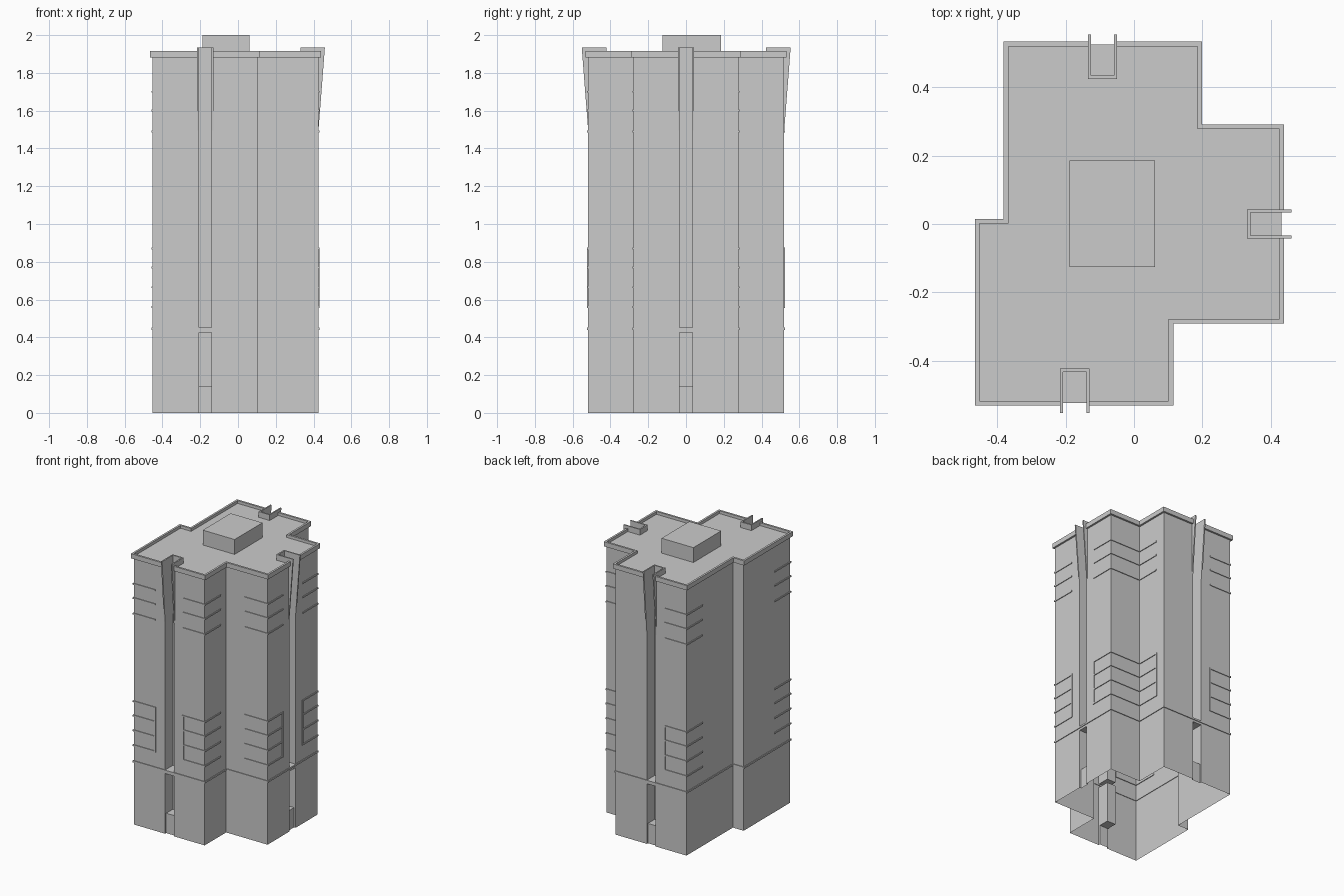
import bpy, bmesh
from mathutils import Vector

if "Cube" in bpy.data.objects:
    bpy.data.objects.remove(bpy.data.objects["Cube"])

# Wall footprint, counter-clockwise
PLAN = [(-.452, -.518), (.102, -.518), (.102, -.278), (.426, -.278), (.426, .278),
        (.186, .278), (.186, .52), (-.368, .52), (-.368, .002), (-.452, .002)]
# Slotted faces: point on the wall, outward direction
SLOTS = [((-.173, -.518), (0, -1)), ((.426, 0), (1, 0)), ((-.092, .52), (0, 1))]


def offset(plan, d):
    out = []
    for i, p in enumerate(plan):
        p = Vector(p)
        a = (p - Vector(plan[i - 1])).normalized()
        b = (Vector(plan[(i + 1) % len(plan)]) - p).normalized()
        out.append(p + Vector((a.y + b.y, -a.x - b.x)) * d)
    return out


def obj_from(name, bm):
    bmesh.ops.recalc_face_normals(bm, faces=bm.faces)
    me = bpy.data.meshes.new(name)
    bm.to_mesh(me)
    bm.free()
    ob = bpy.data.objects.new(name, me)
    bpy.context.collection.objects.link(ob)
    return ob


def add_extrusion(bm, pts, vec):
    """Extrude a closed 3D polygon along vec."""
    f = bm.faces.new([bm.verts.new(p) for p in pts])
    r = bmesh.ops.extrude_face_region(bm, geom=[f], use_keep_orig=True)
    vs = [v for v in r['geom'] if isinstance(v, bmesh.types.BMVert)]
    bmesh.ops.translate(bm, verts=vs, vec=vec)


def prism(name, pts, z0, z1):
    bm = bmesh.new()
    add_extrusion(bm, [(p[0], p[1], z0) for p in pts], (0, 0, z1 - z0))
    return obj_from(name, bm)


def ring(name, outer, inner, z0, z1):
    bm = bmesh.new()
    loops = [[bm.verts.new((p[0], p[1], z)) for p in pts]
             for pts, z in ((outer, z0), (outer, z1), (inner, z1), (inner, z0))]
    n = len(outer)
    for k in range(4):
        a, b = loops[k], loops[(k + 1) % 4]
        for i in range(n):
            j = (i + 1) % n
            bm.faces.new((a[i], a[j], b[j], b[i]))
    return obj_from(name, bm)


def local(slot, s, u, z):
    """Position from sideways offset s and outward distance u on a slotted face."""
    (px, py), (nx, ny) = slot
    return Vector((px + nx * u - ny * s, py + ny * u + nx * s, z))


def add_box(bm, slot, s0, s1, u0, u1, z0, z1):
    add_extrusion(bm, [local(slot, s, u, z0) for s, u in
                       ((s0, u0), (s1, u0), (s1, u1), (s0, u1))], (0, 0, z1 - z0))


def slot_cutter(z0, z1, depth):
    bm = bmesh.new()
    for slot in SLOTS:
        add_box(bm, slot, -.034, .034, -depth, .1, z0, z1)
    return obj_from("cutter", bm)


def cut(ob, cutter):
    cutter.hide_render = True
    m = ob.modifiers.new("cut", 'BOOLEAN')
    m.operation, m.solver, m.object = 'DIFFERENCE', 'EXACT', cutter
    bpy.context.view_layer.objects.active = ob
    bpy.ops.object.modifier_apply(modifier=m.name)
    bpy.data.objects.remove(cutter)


# Tower walls with window slots, open underneath
walls = prism("tower_walls", PLAN, 0, 1.885)
for z0, z1, depth in ((.45, 2.1, .086), (.14, .425, .086), (-.1, .2, .012)):
    cut(walls, slot_cutter(z0, z1, depth))
bm = bmesh.new()
bm.from_mesh(walls.data)
ends = [f for f in bm.faces if abs(f.normal.z) > .9
        and (f.calc_center_median().z < .01 or f.calc_center_median().z > 1.87)]
bmesh.ops.delete(bm, geom=ends, context='FACES')
bm.to_mesh(walls.data)
bm.free()

# Roof slab with a low parapet
roof = prism("roof_slab", offset(PLAN, .013), 1.882, 1.915)
cut(roof, prism("cutter", offset(PLAN, -.001), 1.895, 2.1))
cut(roof, slot_cutter(1.7, 2.2, .086))

# Plant room on the roof
prism("roof_plant_room", [(-.188, -.125), (.061, -.125), (.061, .186), (-.188, .186)], 1.89, 2.0)

# Belt course above the lower storeys
ring("belt_course", offset(PLAN, .005), offset(PLAN, -.004), .44, .452)

# Tapered fins flanking each slot, joined at the back on the roof
fin = [(-.002, 1.47), (.034, 1.935), (-.096, 1.935), (-.096, 1.888), (-.002, 1.888)]
for name, slot in zip(("front", "right", "back"), SLOTS):
    bm = bmesh.new()
    for s in (-.043, .034):
        add_extrusion(bm, [local(slot, s, u, z) for u, z in fin],
                      local(slot, .009, 0, 0) - local(slot, 0, 0, 0))
    add_box(bm, slot, -.036, .036, -.096, -.086, 1.888, 1.935)
    obj_from(name + "_slot_fins", bm)

# Corner trim: strips wrapping each outer corner, framed by an upright low down
LOW, HIGH = (.56, .665, .77, .87), (1.49, 1.60, 1.70)
T, H = .005, .005
bm = bmesh.new()
for i, side in ((0, 1), (1, -1), (3, 1), (4, -1), (5, 1), (7, -1)):
    c = Vector(PLAN[i])
    nxt = (Vector(PLAN[(i + 1) % len(PLAN)]) - c).normalized()
    prv = (Vector(PLAN[i - 1]) - c).normalized()
    main, ret = (nxt, prv) if side == 1 else (prv, nxt)

    def pt(a, b, z):
        p = c + main * a + ret * b
        return (p.x, p.y, z)

    L, R = .168, .178
    for z in LOW + HIGH:
        path = [(-T, -T), (L, -T), (L, T), (T, T), (T, R), (-T, R)]
        add_extrusion(bm, [pt(a, b, z - H) for a, b in path], (0, 0, 2 * H))
    up = [(L - .005, -T), (L + .005, -T), (L + .005, T), (L - .005, T)]
    add_extrusion(bm, [pt(a, b, LOW[0] - H) for a, b in up], (0, 0, LOW[-1] - LOW[0] + 2 * H))
obj_from("corner_trim", bm)
